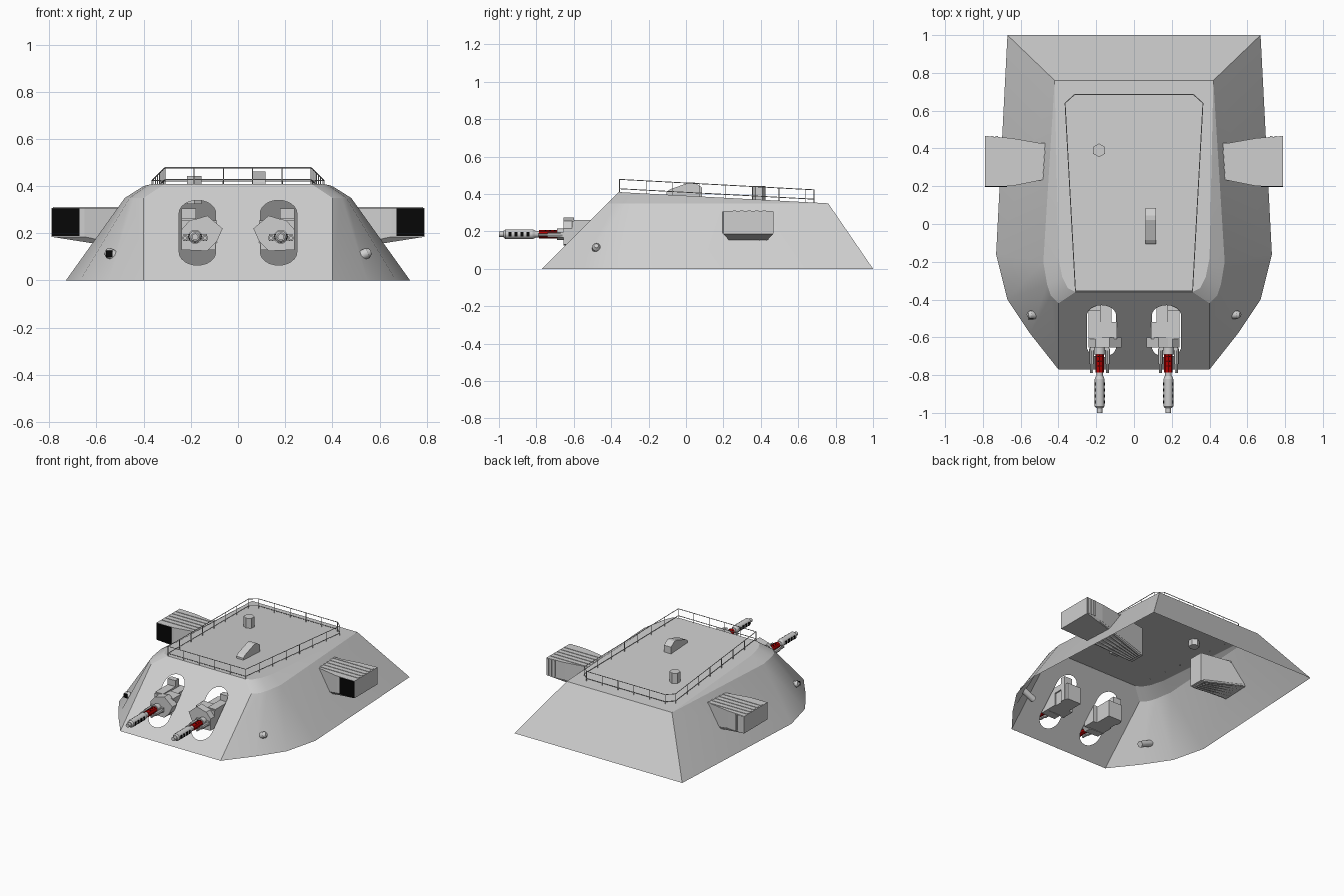
import bpy, bmesh, math
from mathutils import Vector, Matrix

if "Cube" in bpy.data.objects:
    bpy.data.objects.remove(bpy.data.objects["Cube"])


def material(name, r, g, b):
    m = bpy.data.materials.new(name)
    m.diffuse_color = (r, g, b, 1)
    m.use_nodes = True
    m.node_tree.nodes["Principled BSDF"].inputs["Base Color"].default_value = m.diffuse_color
    return m


GREY = material("armour grey", 0.62, 0.62, 0.62)
BLACK = material("black", 0.002, 0.002, 0.002)
RED = material("red", 0.45, 0.0, 0.0)


def finish(name, bm, mat, mirror=False, smooth=None):
    bmesh.ops.recalc_face_normals(bm, faces=bm.faces[:])
    me = bpy.data.meshes.new(name)
    bm.to_mesh(me)
    bm.free()
    me.materials.append(mat)
    ob = bpy.data.objects.new(name, me)
    bpy.context.collection.objects.link(ob)
    if smooth:
        bpy.ops.object.select_all(action='DESELECT')
        ob.select_set(True)
        bpy.context.view_layer.objects.active = ob
        bpy.ops.object.shade_smooth_by_angle(angle=math.radians(smooth))
    if mirror:
        ob.modifiers.new("mirror", 'MIRROR').use_mirror_merge = False
    return ob


def add_box(bm, x0, x1, y0, y1, z0, z1):
    c = Vector((x0 + x1, y0 + y1, z0 + z1)) / 2
    size = Matrix.Diagonal((x1 - x0, y1 - y0, z1 - z0, 1))
    bmesh.ops.create_cube(bm, size=1, matrix=Matrix.Translation(c) @ size)


def add_tube(bm, a, b, r, n=6, r2=None):
    a, b = Vector(a), Vector(b)
    d = b - a
    m = Matrix.Translation((a + b) / 2) @ d.to_track_quat('Z', 'Y').to_matrix().to_4x4()
    bmesh.ops.create_cone(bm, cap_ends=True, segments=n, radius1=r,
                          radius2=r if r2 is None else r2, depth=d.length, matrix=m)


def boxes(name, mat, *dims, mirror=True):
    bm = bmesh.new()
    for d in dims:
        add_box(bm, *d)
    return finish(name, bm, mat, mirror)


def tubes(name, mat, *specs, mirror=True, smooth=40):
    bm = bmesh.new()
    for s in specs:
        add_tube(bm, *s)
    return finish(name, bm, mat, mirror, smooth)


def prism(name, mat, pts, offset, mirror=False):
    bm = bmesh.new()
    a = [bm.verts.new(p) for p in pts]
    b = [bm.verts.new(Vector(p) + Vector(offset)) for p in pts]
    bm.faces.new(a)
    bm.faces.new(b)
    for i in range(len(a)):
        bm.faces.new((a[i - 1], a[i], b[i], b[i - 1]))
    return finish(name, bm, mat, mirror)


def roof_z(y):
    return 0.41 - (y + 0.36) * 0.0536


# --- Armoured shell, open underneath, with two slots in the front plate
base = [(0.40, -0.77, 0), (0.55, -0.58, 0), (0.67, -0.40, 0), (0.73, -0.16, 0), (0.67, 1.0, 0)]
waist = [(0.40, -0.42, .35), (0.44, -0.38, .35), (0.46, -0.32, .35), (0.48, -0.20, .35), (0.42, 0.76, .35)]
roof = [(x, y, roof_z(y)) for x, y in [(.31, -.36), (.35, -.34), (.38, -.28), (.40, -.18)]] + [waist[-1]]

bm = bmesh.new()
cache = {}


def vert(p, s=1):
    k = (round(p[0] * s, 4), round(p[1], 4), round(p[2], 4))
    if k not in cache:
        cache[k] = bm.verts.new(k)
    return cache[k]


def loop_edges(vs):
    return [bm.edges.new((vs[i - 1], vs[i])) for i in range(len(vs))]


outline = [base[0], waist[0], roof[0]]
edges = loop_edges([vert(p) for p in outline] + [vert(p, -1) for p in reversed(outline)])
for s in (1, -1):
    slot = []
    for i in range(26):
        a = math.pi * (i % 13) / 12 + (math.pi if i > 12 else 0)
        z = (0.285 if i < 13 else 0.12) + 0.055 * math.sin(a)
        slot.append(vert((s * 0.172 + 0.0775 * math.cos(a), z - 0.77, z)))
    edges += loop_edges(slot)
bmesh.ops.triangle_fill(bm, use_beauty=True, use_dissolve=False, edges=edges, normal=(0, -1, 1))
for s in (1, -1):
    for lo, hi in ((base, waist), (waist, roof)):
        for i in range(4):
            quad = [vert(p, s) for p in (lo[i], lo[i + 1], hi[i + 1], hi[i])]
            bm.faces.new(list(dict.fromkeys(quad)))
bm.faces.new([vert(p) for p in roof] + [vert(p, -1) for p in reversed(roof)])
bm.faces.new([vert(base[4]), vert(base[4], -1), vert(waist[4], -1), vert(waist[4])])
finish("turret_shell", bm, GREY, smooth=17)

# --- Roof railing: two rails and posts
half = [(0.31, -0.355), (0.365, 0.64), (0.315, 0.685)]
ring = half + [(-x, y) for x, y in reversed(half)]


def rail_point(x, y, h):
    return (x, y, roof_z(y) + h)


bm = bmesh.new()
for i, p in enumerate(ring):
    q = ring[(i + 1) % 6]
    for h in (0.018, 0.068):
        add_tube(bm, rail_point(*p, h), rail_point(*q, h), 0.0025, 5)
    n = {0: 7, 4: 7, 2: 5, 5: 5}.get(i, 1)
    for k in range(n):
        t = k / n
        x, y = p[0] + (q[0] - p[0]) * t, p[1] + (q[1] - p[1]) * t
        add_tube(bm, rail_point(x, y, -0.005), rail_point(x, y, 0.068), 0.002, 5)
finish("roof_railing", bm, GREY, smooth=80)

# --- Roof fittings
tubes("roof_vent", GREY, ((-.185, .39, .325), (-.185, .39, .443), .036, 6),
      mirror=False, smooth=None)
prism("roof_periscope", GREY, [(.06, y, z) for y, z in
      [(-.105, .38), (-.105, .41), (-.085, .425), (.02, .462), (.045, .462), (.085, .435), (.085, .37)]],
      (.056, 0, 0))

# --- Side intake boxes with ribs and black front grille
bm = bmesh.new()
for x, y0, y1, z0 in [(.25, .28, .385, .10), (.65, .20, .455, .185), (.79, .20, .465, .185)]:
    for y in (y0, y1):
        for z in (z0, .308):
            bm.verts.new((x, y, z))
bmesh.ops.convex_hull(bm, input=bm.verts[:])
bmesh.ops.dissolve_limit(bm, angle_limit=0.02, verts=bm.verts[:], edges=bm.edges[:])
finish("intake_box", bm, GREY, mirror=True)
boxes("intake_grille", BLACK, (.672, .789, .195, .202, .188, .306))
boxes("intake_top_ribs", GREY, *[(.47, .785, y, y + .018, .30, .311)
                                 for y in (.25, .29, .33, .37, .41)])
boxes("intake_rear_ribs", GREY, *[(x, x + .012, .45, .467, .19, .305) for x in (.72, .745, .77)])
tubes("intake_lower_ribs", GREY, *[((.27, .333 + k * .018, .108), (.67, .335 + k * .043, .182), .014, 8)
                                   for k in (-2.5, -1.5, -.5, .5, 1.5, 2.5)])

# --- Side vision ports: domed rods passing through the shell, black lens on the left one
c, d = Vector((.545, -.48, .115)), Vector((.91, 0, .41))
tubes("vision_port", GREY, (c - d * .10, c + d * .005, .022, 12),
      (c + d * .005, c + d * .02, .022, 12, .012))
boxes("port_lens", BLACK, (-.56, -.532, -.506, -.499, .10, .128), mirror=False)

# --- Twin guns (right one modelled, left mirrored)
GX, GZ = 0.182, 0.185


def along(y0, y1, r, n=12, r2=None, dx=0, dz=0):
    return ((GX + dx, y0, GZ + dz), (GX + dx, y1, GZ + dz), r, n, r2)


tubes("gun_barrel", GREY, along(-1.0, -.96, .014), along(-.975, -.965, .018, 12, .026),
      along(-.965, -.82, .026), along(-.82, -.805, .026, 12, .019),
      along(-.82, -.60, .017), along(-.69, -.62, .03))
boxes("muzzle_slots", BLACK, *[(GX - .0272, GX + .0272, y, y + .016, GZ - .012, GZ + .012)
                               for y in (-.95, -.918, -.886, -.854)])
tubes("gun_red_sleeve", RED, along(-.785, -.67, .022, 8), smooth=None)
boxes("sleeve_holes", BLACK, *[(GX + dx - .003, GX + dx + .003, y, y + .007, GZ + .01, GZ + .0215)
                               for y in (-.755, -.73, -.705) for dx in (-.007, .007)])
tubes("recoil_cylinders", GREY, *[t for dx in (-.042, .042) for t in
      (along(-.79, -.65, .008, 8, None, dx, -.005), along(-.74, -.66, .013, 8, None, dx, -.005))])
boxes("recoil_yoke", GREY, (GX - .05, GX + .05, -.67, -.65, GZ - .018, GZ + .012))
prism("gun_mantlet", GREY, [(x, -.655, z) for x, z in
      [(.24, .13), (.24, .215), (.205, .255), (.18, .26), (.13, .275), (.065, .22), (.09, .165), (.13, .125)]],
      (0, .055, 0), mirror=True)
boxes("gun_receiver", GREY, (.09, .24, -.61, -.52, .13, .255), (.12, .23, -.53, -.40, .13, .25))
boxes("gun_upper_plate", GREY, (.178, .24, -.60, -.45, .22, .262), (.178, .24, -.46, -.42, .13, .305))
